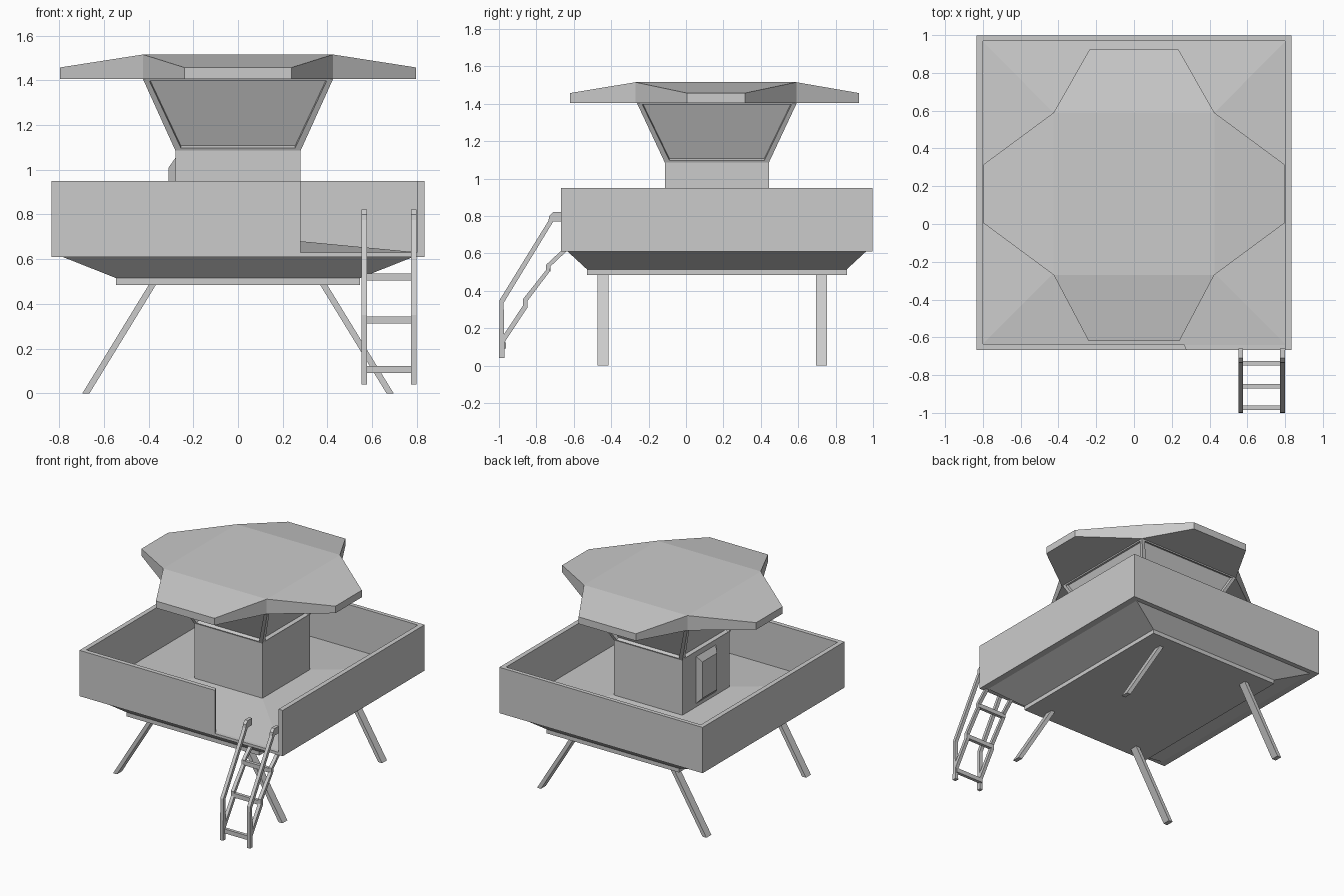
import bpy, bmesh
from mathutils import Vector

if "Cube" in bpy.data.objects:
    bpy.data.objects.remove(bpy.data.objects["Cube"])

CY = 0.165  # depth centre of the tower


def make(name, verts, faces):
    mesh = bpy.data.meshes.new(name)
    bm = bmesh.new()
    vs = [bm.verts.new(v) for v in verts]
    for f in faces:
        bm.faces.new([vs[i] for i in f])
    bmesh.ops.recalc_face_normals(bm, faces=bm.faces)
    bm.to_mesh(mesh)
    bm.free()
    ob = bpy.data.objects.new(name, mesh)
    bpy.context.collection.objects.link(ob)
    return ob


def loft(name, rings):
    """Closed skin through rings of equal point count."""
    n = len(rings[0])
    faces = [range(n), range((len(rings) - 1) * n, len(rings) * n)]
    for r in range(len(rings) - 1):
        for i in range(n):
            j = (i + 1) % n
            faces.append((r * n + i, r * n + j, r * n + n + j, r * n + n + i))
    return make(name, [p for ring in rings for p in ring], faces)


def rect(hx, hy, z, cx=0.0, cy=CY):
    return [(cx + sx * hx, cy + sy * hy, z)
            for sx, sy in ((-1, -1), (1, -1), (1, 1), (-1, 1))]


def box(name, x0, x1, y0, y1, z0, z1):
    hx, hy, cx, cy = (x1 - x0) / 2, (y1 - y0) / 2, (x0 + x1) / 2, (y0 + y1) / 2
    return loft(name, [rect(hx, hy, z0, cx, cy), rect(hx, hy, z1, cx, cy)])


def side_profile(name, pts, x0, x1):
    return loft(name, [[(x, y, z) for y, z in pts] for x in (x0, x1)])


# Platform: base slab, tapered underside, raised deck
loft("underside", [rect(0.545, 0.695, 0.485), rect(0.545, 0.695, 0.515),
                   rect(0.79, 0.80, 0.612)])
loft("platform_slab", [rect(0.835, 0.833, 0.61), rect(0.835, 0.833, 0.63)])
loft("sloped_deck", [rect(0.805, 0.805, 0.625), rect(0.805, 0.805, 0.63),
                     rect(0.28, 0.278, 0.68)])

# Parapet walls with the entrance gap at the front right
box("left_wall", -0.835, -0.80, -0.668, 0.998, 0.61, 0.95)
box("right_wall", 0.80, 0.835, -0.668, 0.998, 0.61, 0.95)
box("back_wall", -0.80, 0.80, 0.968, 0.998, 0.61, 0.95)
front = [(-0.80, -0.668), (0.28, -0.668), (0.265, -0.635), (-0.80, -0.635)]
loft("front_wall", [[(x, y, z) for x, y in front] for z in (0.61, 0.95)])

# Splayed legs
for s, side in ((-1, "left"), (1, "right")):
    for y, end in ((-0.443, "front"), (0.725, "back")):
        loft(f"{end}_{side}_leg", [rect(0.016, 0.029, 0.0, s * 0.68, y),
                                   rect(0.016, 0.029, 0.49, s * 0.38, y)])

# Cabin with flared upper part and recessed windows
cabin = loft("cabin", [rect(0.28, 0.278, 0.65), rect(0.28, 0.278, 1.085),
                       rect(0.425, 0.428, 1.405)])
bm = bmesh.new()
bm.from_mesh(cabin.data)
panes = [f for f in bm.faces if -0.9 < f.normal.z < -0.1]
bmesh.ops.inset_individual(bm, faces=panes, thickness=0.0165)
for f in panes:
    n = f.normal.copy()
    t = n.cross(Vector((0, 0, 1))).normalized()
    c = f.calc_center_median()
    for v in f.verts:
        v.co -= t * (0.015 if (v.co - c).dot(t) > 0 else -0.015)
    new = bmesh.ops.extrude_discrete_faces(bm, faces=[f])["faces"][0]
    for v in new.verts:
        v.co -= n * 0.025
bm.to_mesh(cabin.data)
bm.free()

# Door panel on the left side of the cabin
door = []
for x, hy, z0, z1 in ((-0.275, 0.12, 0.70, 1.06), (-0.31, 0.085, 0.74, 1.01)):
    door.append([(x, CY - hy, z0), (x, CY + hy, z0), (x, CY + hy, z1), (x, CY - hy, z1)])
loft("door", door)

# Cross-shaped roof: flat centre, four drooping flaps
quarter = [(0.797, -0.155), (0.797, 0.155), (0.425, 0.43)]
outline = quarter + [(0.235, 0.765), (-0.235, 0.765), (-0.425, 0.43),
                     (-0.797, 0.155), (-0.797, -0.155), (-0.425, -0.43),
                     (-0.24, -0.78), (0.24, -0.78), (0.425, -0.43)]
inner = [2, 5, 8, 11]
verts = [(x, y + CY - 0.005, 1.405) for x, y in outline]
verts += [(x, y + CY - 0.005, 1.515 if i in inner else 1.457)
          for i, (x, y) in enumerate(outline)]
faces = [range(12), [i + 12 for i in inner]]
faces += [(i, (i + 1) % 12, (i + 1) % 12 + 12, i + 12) for i in range(12)]
for i in inner:
    faces.append([(i + k) % 12 + 12 for k in range(4)])
make("roof", verts, faces)

# Ladder: handrails, stepped stringers and rungs
handrail = [(-1.0, 0.04), (-0.97, 0.04), (-0.975, 0.335), (-0.71, 0.77),
            (-0.66, 0.77), (-0.66, 0.822), (-0.71, 0.822), (-0.732, 0.80),
            (-0.735, 0.775), (-0.997, 0.35)]
stringer = [(-0.973, 0.12), (-0.848, 0.31), (-0.848, 0.345), (-0.727, 0.505),
            (-0.725, 0.53), (-0.64, 0.61), (-0.672, 0.61), (-0.747, 0.54),
            (-0.749, 0.51), (-0.872, 0.355), (-0.872, 0.32), (-0.975, 0.165)]
for x0, side in ((0.553, "left"), (0.774, "right")):
    side_profile(f"{side}_handrail", handrail, x0, x0 + 0.025)
    side_profile(f"{side}_stringer", stringer, x0, x0 + 0.025)
for i, (y, z) in enumerate(((-0.974, 0.107), (-0.86, 0.328), (-0.737, 0.52))):
    box(f"rung_{i + 1}", 0.56, 0.79, y - 0.012, y + 0.012, z - 0.016, z + 0.016)
